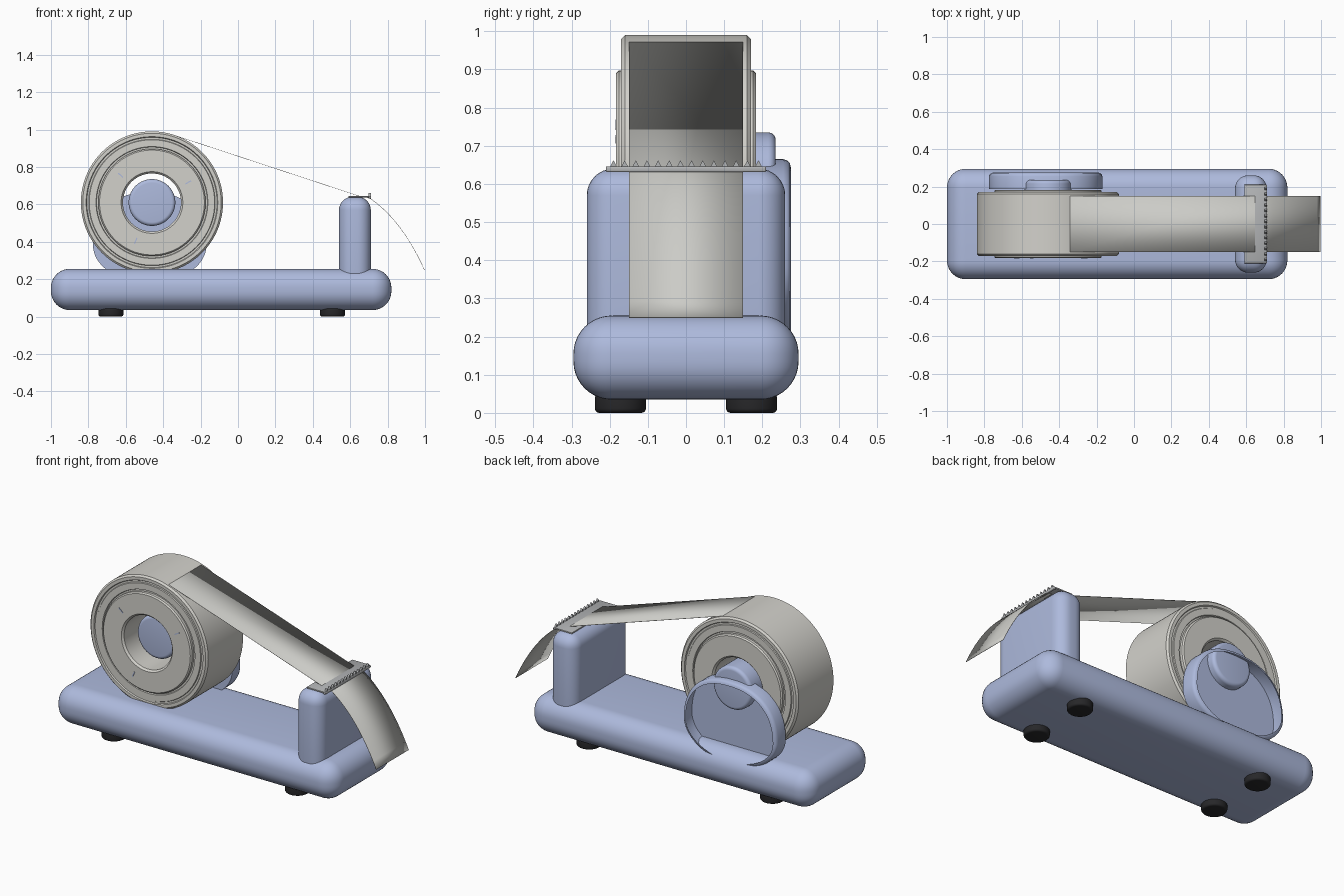
import bpy, bmesh, math
from mathutils import Matrix, Vector

cube = bpy.data.objects.get("Cube")
if cube:
    bpy.data.objects.remove(cube, do_unlink=True)


def material(name, color, rough=0.5):
    m = bpy.data.materials.new(name)
    m.use_nodes = True
    m.diffuse_color = (*color, 1)
    bsdf = m.node_tree.nodes["Principled BSDF"]
    bsdf.inputs["Base Color"].default_value = (*color, 1)
    bsdf.inputs["Roughness"].default_value = rough
    return m


BLUE = material("powder_blue", (0.42, 0.49, 0.72))
ROLL = material("roll_white", (0.65, 0.64, 0.60))
TAPE = material("tape_grey", (0.60, 0.60, 0.57))
METAL = material("blade_grey", (0.45, 0.46, 0.47))
RUBBER = material("black_rubber", (0.02, 0.02, 0.022))
BLUE.use_backface_culling = True  # the arm shell is open at the back

ROLL_X, ROLL_Z = -0.46, 0.61


def finish(name, bm, mat, angle=35):
    mesh = bpy.data.meshes.new(name)
    bm.to_mesh(mesh)
    bm.free()
    obj = bpy.data.objects.new(name, mesh)
    bpy.context.collection.objects.link(obj)
    mesh.materials.append(mat)
    bpy.ops.object.select_all(action="DESELECT")
    obj.select_set(True)
    bpy.context.view_layer.objects.active = obj
    bpy.ops.object.shade_smooth_by_angle(angle=math.radians(angle))
    return obj


def rounded_box(name, lo, hi, radius, mat, segments=8):
    lo, hi = Vector(lo), Vector(hi)
    bm = bmesh.new()
    bmesh.ops.create_cube(bm, size=1)
    bmesh.ops.scale(bm, vec=hi - lo, verts=bm.verts)
    bmesh.ops.translate(bm, vec=(lo + hi) / 2, verts=bm.verts)
    if radius:
        bmesh.ops.bevel(bm, geom=bm.edges[:], offset=radius, segments=segments,
                        profile=0.5, affect="EDGES", clamp_overlap=True)
    return finish(name, bm, mat)


def lathe(name, profile, centre, axis, mat, steps=96, closed=False):
    """Turn (radius, height) points round the given axis."""
    bm = bmesh.new()
    verts = [bm.verts.new((r, 0, h)) for r, h in profile]
    edges = [bm.edges.new(p) for p in zip(verts, verts[1:])]
    if closed:
        edges.append(bm.edges.new((verts[-1], verts[0])))
    bmesh.ops.spin(bm, geom=verts + edges, cent=(0, 0, 0), axis=(0, 0, 1),
                   angle=math.tau, steps=steps)
    bmesh.ops.remove_doubles(bm, verts=bm.verts, dist=1e-4)
    bmesh.ops.recalc_face_normals(bm, faces=bm.faces)
    turn = Vector((0, 0, 1)).rotation_difference(Vector(axis)).to_matrix().to_4x4()
    bmesh.ops.transform(bm, matrix=Matrix.Translation(centre) @ turn, verts=bm.verts)
    return finish(name, bm, mat)


def soft_cylinder(name, radius, h0, h1, soft, centre, axis, mat, steps=48):
    arc = [(radius - soft + soft * math.sin(a), soft * math.cos(a))
           for a in (math.pi / 2 * k / 5 for k in range(6))]
    profile = [(0, h1)] + [(r, h1 - soft + d) for r, d in arc]
    profile += [(r, h0 + soft - d) for r, d in reversed(arc)] + [(0, h0)]
    return lathe(name, profile, centre, axis, mat, steps)


# Base and cutter post
rounded_box("base", (-1, -0.295, 0.035), (0.82, 0.295, 0.255), 0.1, BLUE, 10)
rounded_box("cutter_post", (0.54, -0.26, 0.1), (0.71, 0.26, 0.64), 0.07, BLUE)

# Feet
for end, x in (("back", -0.68), ("front", 0.505)):
    for side, y in (("left", 0.172), ("right", -0.172)):
        soft_cylinder(f"{end}_{side}_foot", 0.067, 0, 0.05, 0.012, (x, y, 0), (0, 0, 1), RUBBER)

# Tape roll with stepped sides
half = [(0.155, 0.172), (0.165, 0.183), (0.28, 0.183), (0.287, 0.176), (0.287, 0.16),
        (0.296, 0.16), (0.299, 0.168), (0.335, 0.168), (0.338, 0.163), (0.348, 0.163),
        (0.352, 0.17), (0.37, 0.17), (0.38, 0.16)]
section = half + [(r, -h) for r, h in reversed(half)]
lathe("tape_roll", section, (ROLL_X, 0, ROLL_Z), (0, 1, 0), ROLL, 128, closed=True)

# Axle
soft_cylinder("axle", 0.125, -0.1, 0.235, 0.02, (ROLL_X, 0, ROLL_Z), (0, 1, 0), BLUE, 64)

# Small hub tabs showing on the roll face
for k, deg in enumerate((29, 139, 247)):
    a = math.radians(deg)
    bm = bmesh.new()
    bmesh.ops.create_cube(bm, size=1)
    bmesh.ops.scale(bm, vec=(0.035, 0.006, 0.006), verts=bm.verts)
    spot = Vector((ROLL_X + 0.222 * math.cos(a), -0.182, ROLL_Z + 0.222 * math.sin(a)))
    bmesh.ops.transform(bm, matrix=Matrix.Translation(spot) @ Matrix.Rotation(-a, 4, "Y"),
                        verts=bm.verts)
    finish(f"hub_tab_{k + 1}", bm, BLUE)

# Arm shell behind the roll: front wall, rim and rounded back lip
bm = bmesh.new()


def arm_ring(y, inset, n=72):
    ring = []
    for i in range(n):
        c, s = math.cos(math.tau * i / n), math.sin(math.tau * i / n)
        power = 0.87 if s > 0 else 1
        height = 0.285 if s > 0 else 0.2
        ring.append(bm.verts.new((
            -0.472 + (0.303 - inset) * math.copysign(abs(c) ** power, c), y,
            0.38 + (height - inset) * math.copysign(abs(s) ** power, s))))
    return ring


rings = [arm_ring(y, inset) for y, inset in
         ((0.187, 0), (0.255, 0), (0.266, 0.004), (0.272, 0.01), (0.275, 0.022))]
bm.faces.new(rings[0])
for a, b in zip(rings, rings[1:]):
    for i in range(len(a)):
        j = (i + 1) % len(a)
        bm.faces.new((a[i], b[i], b[j], a[j]))
finish("roll_arm", bm, BLUE)

# Loose tape from the roll, over the post and hanging down
lean = math.radians(72)
path = [(ROLL_X + 0.38 * math.cos(lean), ROLL_Z + 0.38 * math.sin(lean)),
        (0.655, 0.643), (0.7, 0.636)]
start, bend, tip = Vector((0.715, 0.627)), Vector((0.88, 0.51)), Vector((0.998, 0.25))
for k in range(13):
    t = k / 12
    path.append(tuple((1 - t) ** 2 * start + 2 * t * (1 - t) * bend + t * t * tip))
bm = bmesh.new()
rows = [[bm.verts.new((x, y, z)) for y in (-0.15, 0.15)] for x, z in path]
for a, b in zip(rows, rows[1:]):
    bm.faces.new((a[0], b[0], b[1], a[1]))
tape = finish("loose_tape", bm, TAPE)
thick = tape.modifiers.new("thickness", "SOLIDIFY")
thick.thickness = 0.002

# Cutter plate and toothed lip
rounded_box("cutter_plate", (0.59, -0.21, 0.638), (0.705, 0.21, 0.646), 0.002, METAL, 2)
rounded_box("cutter_lip", (0.698, -0.21, 0.631), (0.712, 0.21, 0.646), 0.004, METAL, 3)
bm = bmesh.new()
for k in range(14):
    y = -0.19 + 0.38 * k / 13
    tooth = bm.faces.new([bm.verts.new((0.699, y + dy, z)) for dy, z in
                          ((-0.01, 0.643), (0, 0.662), (0.01, 0.643))])
    top = bmesh.ops.extrude_face_region(bm, geom=[tooth])["geom"]
    bmesh.ops.translate(bm, vec=(0.011, 0, 0),
                        verts=[v for v in top if isinstance(v, bmesh.types.BMVert)])
bmesh.ops.recalc_face_normals(bm, faces=bm.faces)
finish("cutter_teeth", bm, METAL)
